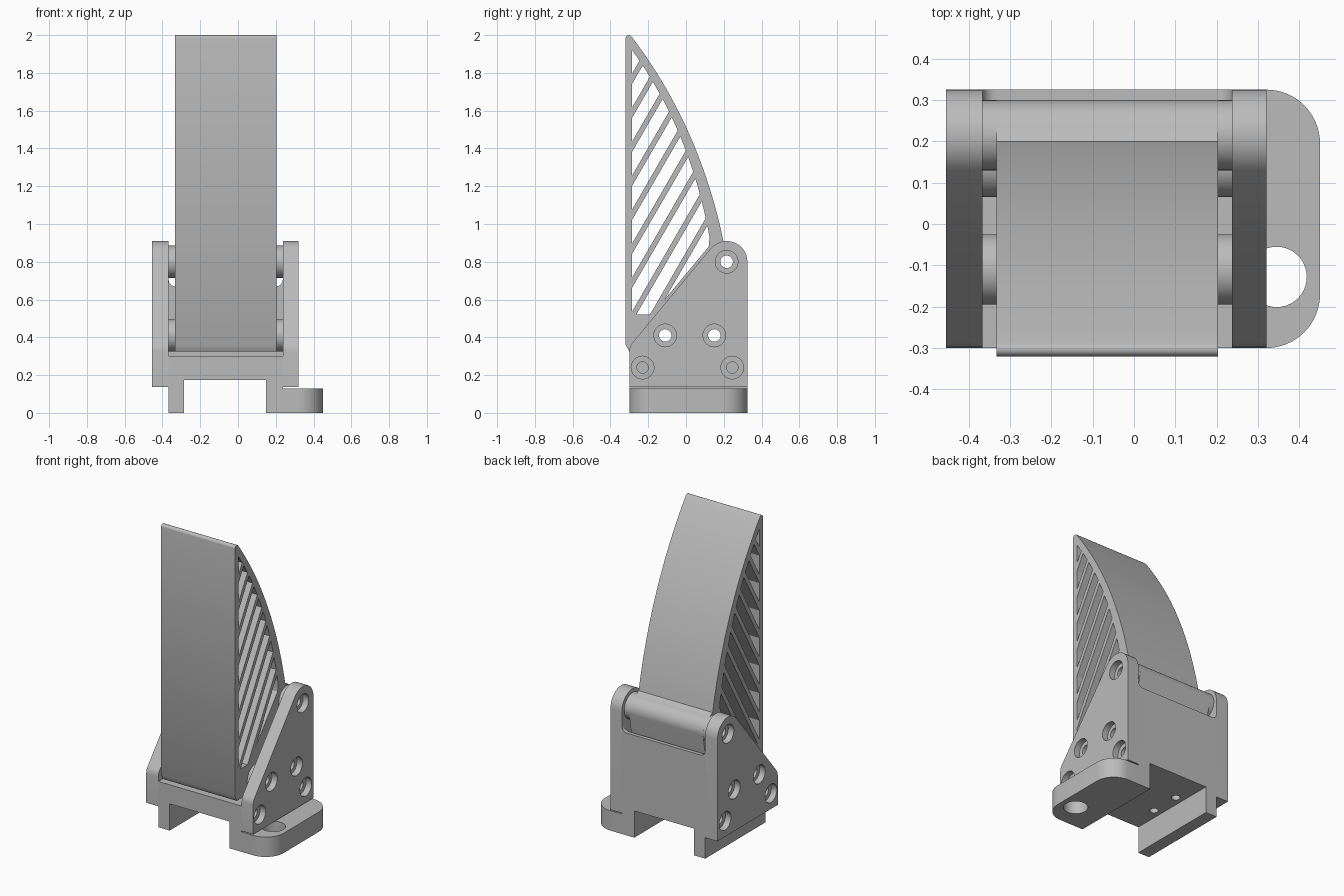
import bpy
import bmesh
from math import sin, cos, radians

if "Cube" in bpy.data.objects:
    bpy.data.objects.remove(bpy.data.objects["Cube"], do_unlink=True)

grey = bpy.data.materials.new("plain grey")
grey.use_nodes = True
grey.diffuse_color = (0.5, 0.5, 0.5, 1)
grey.node_tree.nodes["Principled BSDF"].inputs["Base Color"].default_value = grey.diffuse_color


def arc(u, v, r, start, end, steps=16):
    angles = [radians(start + (end - start) * i / steps) for i in range(steps + 1)]
    return [(u + r * cos(a), v + r * sin(a)) for a in angles]


def circle(u, v, r):
    return arc(u, v, r, 0, 360, 40)[:-1]


def curve(p, q, s, steps=24):
    ts = [i / steps for i in range(steps + 1)]
    return [tuple((1 - t) ** 2 * a + 2 * t * (1 - t) * b + t * t * c
                  for a, b, c in zip(p, q, s)) for t in ts]


def prism(name, outlines, axis, low, high):
    """Extrude 2D outlines along an axis."""
    place = {"x": lambda u, v, t: (t, u, v),
             "y": lambda u, v, t: (u, t, v),
             "z": lambda u, v, t: (u, v, t)}[axis]
    bm = bmesh.new()
    for outline in outlines:
        ends = [[bm.verts.new(place(u, v, t)) for u, v in outline] for t in (low, high)]
        bm.faces.new(ends[0])
        bm.faces.new(ends[1])
        for i in range(len(outline)):
            bm.faces.new((ends[0][i - 1], ends[0][i], ends[1][i], ends[1][i - 1]))
    bmesh.ops.recalc_face_normals(bm, faces=bm.faces)
    mesh = bpy.data.meshes.new(name)
    bm.to_mesh(mesh)
    bm.free()
    mesh.materials.append(grey)
    obj = bpy.data.objects.new(name, mesh)
    bpy.context.collection.objects.link(obj)
    return obj


def activate(obj):
    bpy.ops.object.select_all(action="DESELECT")
    obj.select_set(True)
    bpy.context.view_layer.objects.active = obj


def cut(obj, *cutters):
    activate(obj)
    for cutter in cutters:
        mod = obj.modifiers.new("cut", "BOOLEAN")
        mod.operation = "DIFFERENCE"
        mod.solver = "EXACT"
        mod.object = cutter
        bpy.ops.object.modifier_apply(modifier=mod.name)
        bpy.data.objects.remove(cutter, do_unlink=True)


def clip(poly, level, sign):
    """Keep the part of a side outline above or below a slanted line."""
    def side(p):
        return sign * (p[1] - SLOPE * p[0] - level)
    out = []
    for p, q in zip(poly, poly[1:] + poly[:1]):
        a, b = side(p), side(q)
        if a >= 0:
            out.append(p)
        if a * b < 0:
            t = a / (a - b)
            out.append((p[0] + t * (q[0] - p[0]), p[1] + t * (q[1] - p[1])))
    return out


SLOPE = 1.73
IN_L, IN_R = 0.237, -0.367        # inner faces of the side plates
OUT_L, OUT_R = 0.32, -0.455       # outer faces
FRONT, BACK = -0.30, 0.325
PIVOTS = [(0.215, 0.80), (-0.11, 0.41), (0.15, 0.41)]
SCREWS = [(-0.23, 0.24), (0.245, 0.24)]
parts = []


def pivot_holes():
    return prism("hole_cutter", [circle(*p, 0.033) for p in PIVOTS], "x", -1, 1)


# Finger: flat front wall, bowed back, rounded foot
outline = ([(-0.30, 0.325)] + arc(0.15, 0.41, 0.085, -90, -10)
           + arc(0.215, 0.80, 0.085, -10, 80)
           + curve((0.2, 0.9), (0.073, 1.519), (-0.288, 1.992))
           + arc(-0.303, 1.983, 0.017, 40, 180, 8) + [(-0.32, 0.36)])
finger = prism("finger", [outline], "x", -0.333, 0.203)

# Slanted openings leave the ribs standing
opening = ([(-0.285, 0.52), (-0.18, 0.52), (0.12, 0.88)]
           + curve((0.125, 0.93), (0.02, 1.5), (-0.285, 1.92)))
gaps = []
for i in range(11):
    top = 2.443 - 0.18 * i
    gap = clip(clip(opening, top - 0.0275, -1), top - 0.1525, 1)
    if len(gap) > 2:
        gaps.append(gap)
cut(finger, prism("gap_cutter", gaps, "x", -1, 1), pivot_holes())
parts.append(finger)

# Spacers at the pivots, on both sides of the finger
for name, low, high in (("left_spacers", 0.203, IN_L), ("right_spacers", IN_R, -0.333)):
    spacers = prism(name, [circle(*p, 0.085) for p in PIVOTS], "x", low, high)
    cut(spacers, pivot_holes())
    parts.append(spacers)

# Side plates with counterbored holes
plate = ([(FRONT, 0.137), (BACK, 0.137)] + arc(0.215, 0.80, 0.11, 0, 141)
         + [(-0.285, 0.37), (-0.297, 0.35), (FRONT, 0.33)])
for name, low, high, outer in (("left_plate", IN_L, OUT_L, OUT_L),
                               ("right_plate", OUT_R, IN_R, OUT_R)):
    side_plate = prism(name, [plate], "x", low, high)
    bores = prism("bore_cutter", [circle(*p, 0.06) for p in PIVOTS + SCREWS],
                  "x", outer - 0.04, outer + 0.04)
    screw_holes = prism("screw_cutter", [circle(*p, 0.03) for p in SCREWS], "x", -1, 1)
    cut(side_plate, bores, pivot_holes(), screw_holes)
    parts.append(side_plate)

# Channelled base with holes in its ceiling and blind screw holes
section = [(IN_R, 0), (-0.285, 0), (-0.285, 0.175), (0.147, 0.175),
           (0.147, 0), (IN_L, 0), (IN_L, 0.3), (IN_R, 0.3)]
base = prism("base", [section], "y", FRONT, BACK)
ceiling_holes = prism("ceiling_cutter", [circle(x, y, 0.026) for x in (-0.23, 0.09)
                                         for y in (-0.09, 0.11)], "z", 0.1, 0.27)
blind = [prism("blind_cutter", [circle(*p, 0.03) for p in SCREWS], "x", x - 0.05, x + 0.05)
         for x in (IN_L, IN_R)]
cut(base, ceiling_holes, *blind)
parts.append(base)

# Mounting lug with rounded corners and one hole
lug = prism("mounting_lug", [[(IN_L, BACK), (IN_L, FRONT)]
                             + arc(0.32, FRONT + 0.13, 0.13, -90, 0)
                             + arc(0.32, BACK - 0.13, 0.13, 0, 90)], "z", 0, 0.13)
cut(lug, prism("lug_cutter", [circle(0.345, -0.128, 0.073)], "z", -1, 1))
parts.append(lug)

# Back wall, filleted into the side plates at its top
wall = ([(IN_R, 0.3), (IN_L, 0.3)] + arc(IN_L - 0.035, 0.705, 0.035, 0, -90, 8)
        + arc(IN_R + 0.035, 0.705, 0.035, -90, -180, 8))
parts.append(prism("back_wall", [wall], "y", 0.30, BACK))

for part in parts:
    activate(part)
    bpy.ops.object.shade_smooth_by_angle(angle=radians(30))
